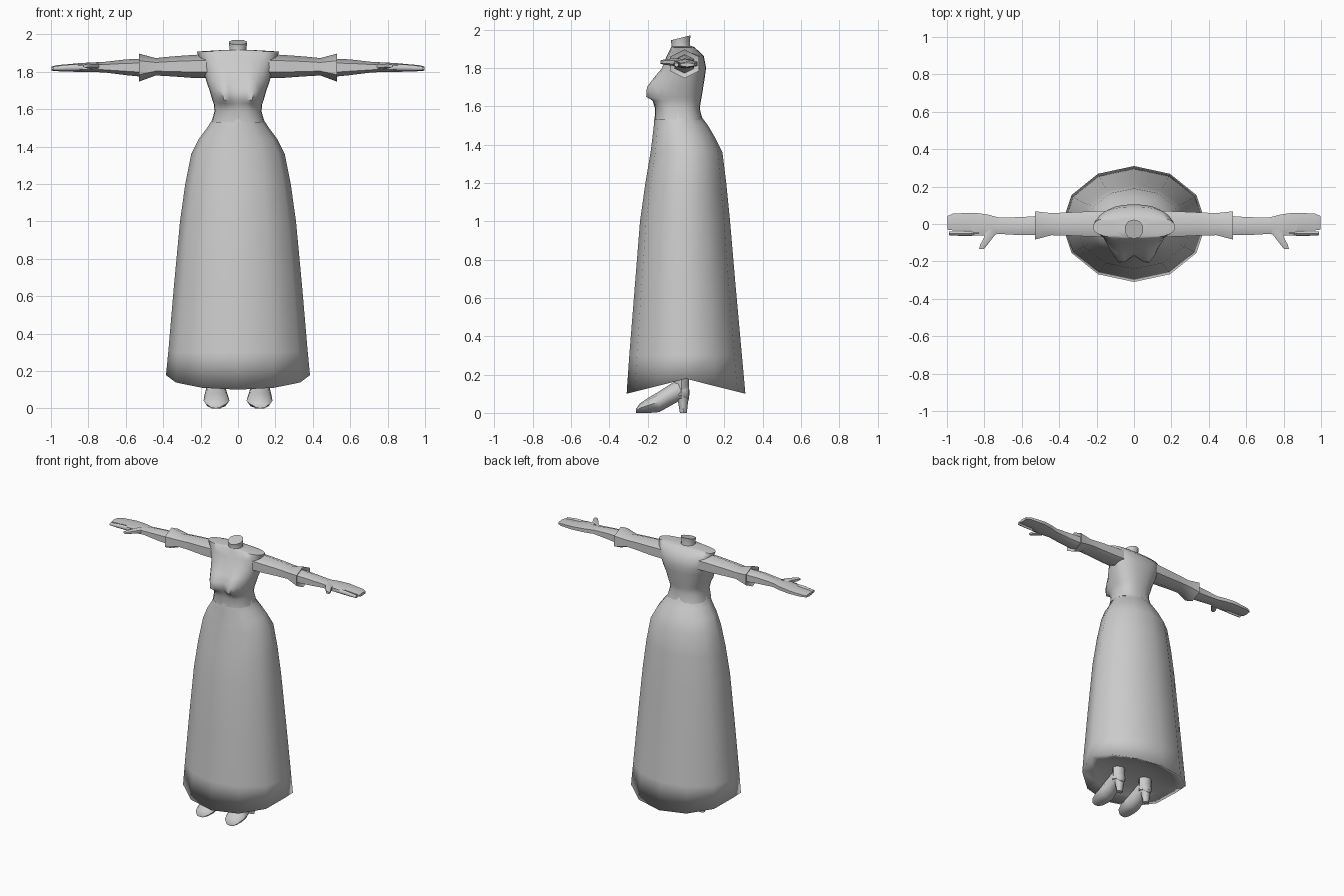
import bpy, bmesh, math

grey = bpy.data.materials.new("plain grey")
grey.diffuse_color = (0.6, 0.6, 0.6, 1)


def loft(name, rings, mirror=False, sharp=None):
    """Skin a list of equal-length rings, closing both ends."""
    bm = bmesh.new()
    loops = [[bm.verts.new(p) for p in r] for r in rings]
    n = len(loops[0])
    for a, b in zip(loops, loops[1:]):
        for i in range(n):
            j = (i + 1) % n
            bm.faces.new((a[i], a[j], b[j], b[i]))
    bm.faces.new(loops[0])
    bm.faces.new(loops[-1])
    bmesh.ops.recalc_face_normals(bm, faces=bm.faces)
    me = bpy.data.meshes.new(name)
    bm.to_mesh(me)
    bm.free()
    me.materials.append(grey)
    me.shade_smooth()
    if sharp:
        me.set_sharp_from_angle(angle=math.radians(sharp))
    ob = bpy.data.objects.new(name, me)
    bpy.context.collection.objects.link(ob)
    if mirror:
        ob.modifiers.new("mirror", 'MIRROR')
    return ob


def section(axis, pos, lo1, hi1, lo2, hi2, n=6):
    """Polygon across an axis, fitted to a low/high box in the other two axes."""
    angles = [2 * math.pi * i / n for i in range(n)]
    m = max(math.sin(a) for a in angles)
    pts = []
    for a in angles:
        u = (lo1 + hi1) / 2 + (hi1 - lo1) / 2 * math.sin(a) / m
        v = (lo2 + hi2) / 2 + (hi2 - lo2) / 2 * math.cos(a)
        pts.append({'x': (pos, u, v), 'y': (u, pos, v), 'z': (u, v, pos)}[axis])
    return pts


# Skirt: z, half width, front y, back y, drop of the front and back
def skirt_ring(z, w, front, back, drop=0.0):
    pts = []
    for i in range(12):
        a = math.pi * i / 6
        c = math.cos(a)
        y = (front + back) / 2 + (back - front) / 2 * c
        pts.append((w * math.sin(a), y, z - drop * abs(c)))
    return pts


skirt = [(1.62, 0.115, -0.145, 0.06), (1.54, 0.14, -0.165, 0.085),
         (1.50, 0.165, -0.168, 0.115), (1.44, 0.21, -0.175, 0.15),
         (1.36, 0.25, -0.185, 0.19), (1.20, 0.282, -0.212, 0.21),
         (1.00, 0.31, -0.24, 0.23), (0.65, 0.343, -0.268, 0.26),
         (0.30, 0.373, -0.296, 0.292), (0.178, 0.385, -0.31, 0.31, 0.078),
         (0.178, 0.30, -0.24, 0.24, 0.035), (0.185, 0.12, -0.10, 0.10)]
loft("skirt", [skirt_ring(*r) for r in skirt])


# Bodice: z, half width, front y, back y, bust depth
def bodice_ring(z, w, front, back, bust):
    pts = []
    for i in range(24):
        a = math.pi * i / 12
        s, c = math.sin(a), math.cos(a)
        x = w * math.copysign(abs(s) ** 0.85, s)
        y = (front + back) / 2 + (back - front) / 2 * math.copysign(abs(c) ** 0.8, c)
        if c < 0:
            y -= bust * math.exp(-((abs(x) - 0.075) / 0.05) ** 2) * min(1, -c * 2)
        pts.append((x, y, z))
    return pts


bodice = [(1.53, 0.141, -0.163, 0.085, 0), (1.59, 0.126, -0.162, 0.072, 0),
          (1.63, 0.13, -0.165, 0.078, 0.02), (1.65, 0.138, -0.165, 0.082, 0.056),
          (1.70, 0.152, -0.16, 0.09, 0.06), (1.75, 0.17, -0.145, 0.098, 0.03),
          (1.80, 0.182, -0.123, 0.105, 0.006), (1.865, 0.203, -0.10, 0.092, 0),
          (1.908, 0.22, -0.078, 0.045, 0), (1.915, 0.10, -0.075, 0.03, 0)]
loft("bodice", [bodice_ring(*r) for r in bodice], sharp=50)

# Neck stump, leaning forward with a slanted top
neck = []
for z, r, y, tilt in [(1.89, 0.055, -0.025, 0), (1.925, 0.047, -0.028, 0.1), (1.958, 0.052, -0.028, 0.25)]:
    neck.append([(r * math.sin(math.pi * i / 5), y + r * math.cos(math.pi * i / 5),
                  z + tilt * r * math.cos(math.pi * i / 5)) for i in range(10)])
loft("neck", neck, sharp=50)

# Sleeve with flared cuff, then forearm and hand: x, y range, z range
sleeve = [(0.14, -0.07, 0.07, 1.765, 1.895), (0.24, -0.067, 0.067, 1.767, 1.89),
          (0.35, -0.062, 0.062, 1.775, 1.882), (0.44, -0.06, 0.058, 1.78, 1.873),
          (0.53, -0.083, 0.068, 1.747, 1.897), (0.515, -0.058, 0.045, 1.77, 1.873)]
loft("sleeve", [section('x', *r) for r in sleeve], True, 60)

forearm = [(0.48, -0.058, 0.045, 1.77, 1.872), (0.60, -0.06, 0.037, 1.782, 1.866),
           (0.72, -0.053, 0.034, 1.797, 1.852), (0.78, -0.06, 0.05, 1.798, 1.85),
           (0.85, -0.062, 0.06, 1.80, 1.846), (0.88, -0.034, 0.06, 1.80, 1.843),
           (0.97, -0.034, 0.055, 1.803, 1.835), (0.998, -0.03, 0.042, 1.806, 1.828)]
loft("forearm_and_hand", [section('x', *r) for r in forearm], True, 60)

finger = [(0.83, -0.062, -0.036, 1.805, 1.84), (0.92, -0.064, -0.039, 1.805, 1.837),
          (0.99, -0.06, -0.039, 1.806, 1.828)]
loft("index_finger", [section('x', *r) for r in finger], True, 60)

thumb = [(-0.03, 0.725, 0.79, 1.805, 1.85), (-0.07, 0.752, 0.80, 1.812, 1.85),
         (-0.11, 0.783, 0.822, 1.817, 1.846), (-0.133, 0.802, 0.828, 1.822, 1.84)]
loft("thumb", [section('y', *r) for r in thumb], True, 60)

# Shoe: y, x range, z range; then heel and ankle
shoe = [(-0.262, 0.09, 0.15, 0.0, 0.02), (-0.24, 0.062, 0.172, 0.0, 0.05),
        (-0.19, 0.046, 0.184, 0.0, 0.083), (-0.14, 0.05, 0.182, 0.004, 0.112),
        (-0.09, 0.06, 0.175, 0.032, 0.145), (-0.04, 0.068, 0.168, 0.06, 0.175),
        (0.0, 0.075, 0.16, 0.065, 0.16), (0.016, 0.09, 0.145, 0.07, 0.14)]
loft("shoe", [section('y', *r, 8) for r in shoe], True, 60)

heel = [(0.0, 0.092, 0.142, -0.032, 0.004), (0.05, 0.088, 0.146, -0.04, 0.01),
        (0.10, 0.078, 0.157, -0.055, 0.018)]
loft("shoe_heel", [section('z', *r, 8) for r in heel], True, 50)

ankle = [(0.09, 0.07, 0.165, -0.07, 0.018), (0.15, 0.07, 0.165, -0.062, 0.016),
         (0.22, 0.068, 0.168, -0.062, 0.018)]
loft("ankle", [section('z', *r, 8) for r in ankle], True, 50)
